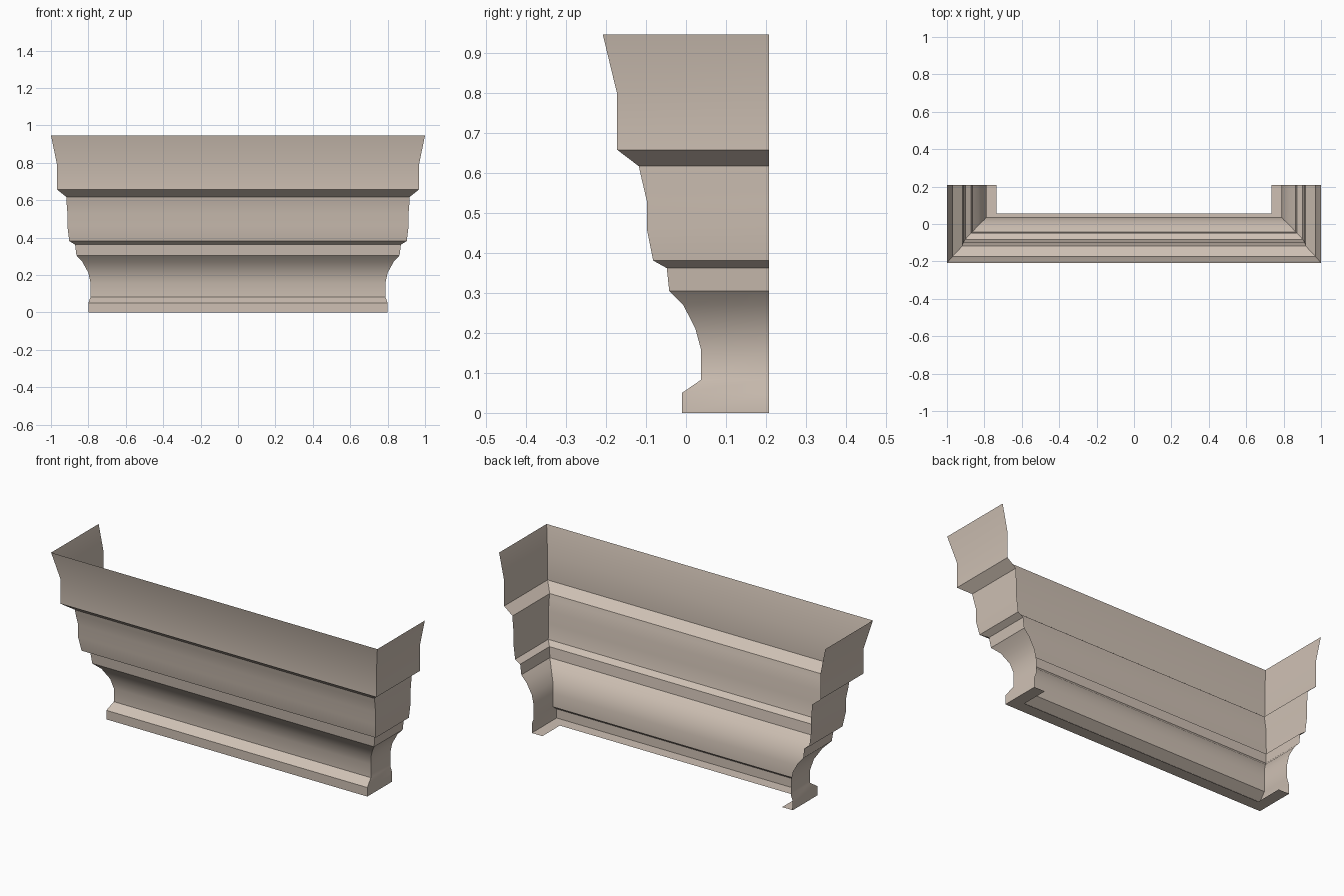
import bpy, bmesh, math

if "Cube" in bpy.data.objects:
    bpy.data.objects.remove(bpy.data.objects["Cube"])

# Moulding profile, bottom to top: half width x, front y, height z
PROFILE = [
    (0.735, 0.055, 0.0), (0.80, -0.01, 0.0), (0.80, -0.01, 0.05),
    (0.788, 0.038, 0.083), (0.788, 0.038, 0.157), (0.80, 0.023, 0.212),
    (0.832, -0.007, 0.27), (0.864, -0.042, 0.305), (0.871, -0.048, 0.362),
    (0.902, -0.082, 0.381), (0.912, -0.098, 0.46), (0.912, -0.098, 0.53),
    (0.917, -0.112, 0.59), (0.918, -0.118, 0.617), (0.969, -0.172, 0.658),
    (0.969, -0.172, 0.797), (1.0, -0.208, 0.946),
]
BACK_Y = 0.208

stone = bpy.data.materials.new("warm stone")
stone.diffuse_color = (0.62, 0.53, 0.455, 1)
stone.use_nodes = True
stone.node_tree.nodes["Principled BSDF"].inputs["Base Color"].default_value = stone.diffuse_color

# Sweep the profile along a mitred U: left return, front, right return
bm = bmesh.new()
rows = []
for x, y, z in PROFILE:
    path = [(-x, BACK_Y), (-x, y), (x, y), (x, BACK_Y)]
    rows.append([bm.verts.new((px, py, z)) for px, py in path])
for low, high in zip(rows, rows[1:]):
    for i in range(3):
        bm.faces.new((low[i], low[i + 1], high[i + 1], high[i]))

mesh = bpy.data.meshes.new("cornice_moulding")
bm.to_mesh(mesh)
bm.free()
mesh.materials.append(stone)
cornice = bpy.data.objects.new("cornice_moulding", mesh)
bpy.context.collection.objects.link(cornice)

# Soft curves, crisp steps and mitres
bpy.context.view_layer.objects.active = cornice
cornice.select_set(True)
bpy.ops.object.shade_smooth_by_angle(angle=math.radians(30))
